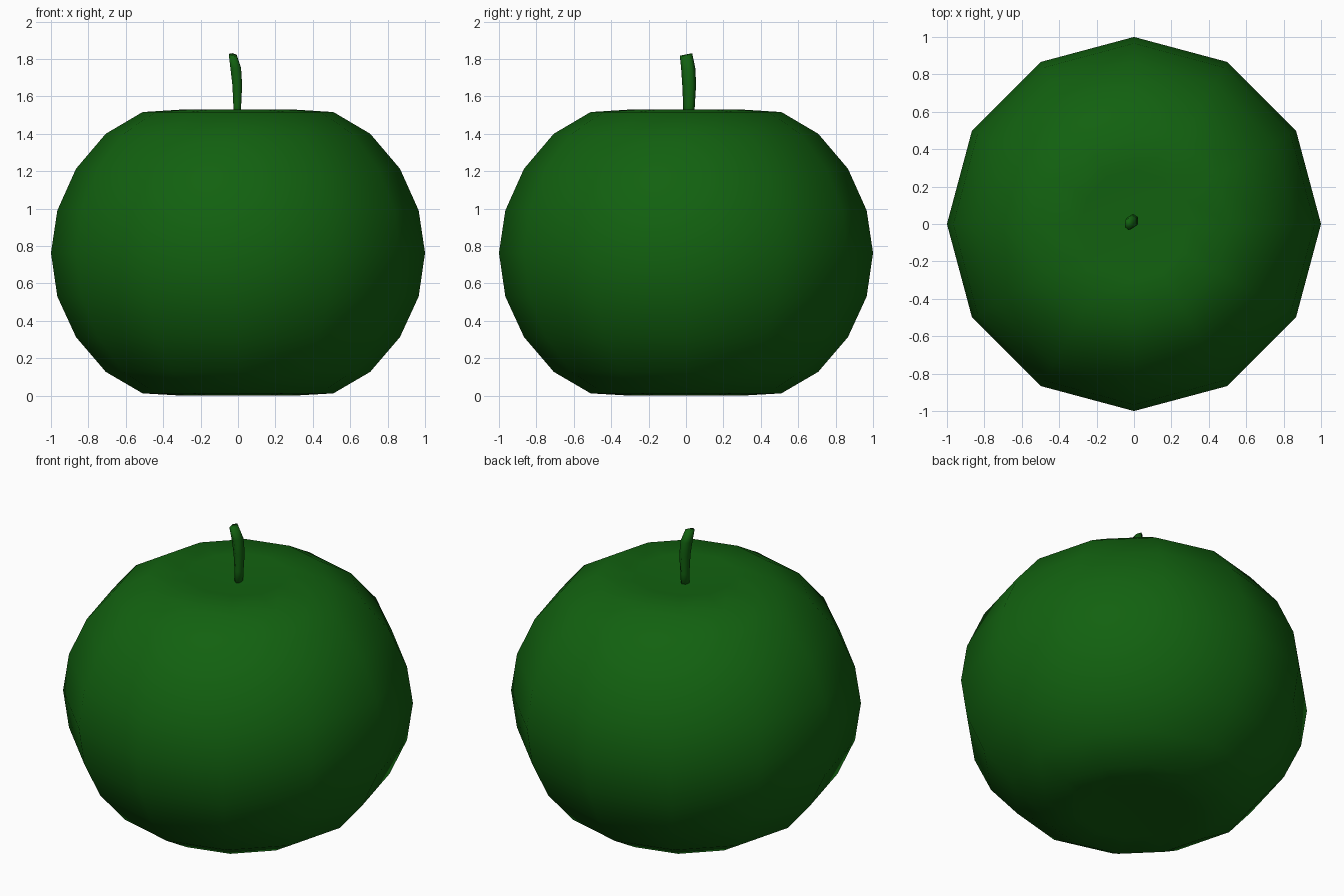
import bpy, bmesh
from math import cos, sin, pi

if "Cube" in bpy.data.objects:
    bpy.data.objects.remove(bpy.data.objects["Cube"])

green = bpy.data.materials.new("green")
green.diffuse_color = (0.006, 0.12, 0.005, 1)
green.use_nodes = True
green.node_tree.nodes["Principled BSDF"].inputs["Base Color"].default_value = green.diffuse_color


def loft(name, rings, sides, turn=0.0, bottom=None, top=None):
    """Skin rings of (x, y, z, rx, ry), closing ends with a point or a flat cap."""
    bm = bmesh.new()
    loops = []
    for x, y, z, rx, ry in rings:
        angles = [turn + 2 * pi * i / sides for i in range(sides)]
        loops.append([bm.verts.new((x + rx * cos(a), y + ry * sin(a), z)) for a in angles])
    for lo, hi in zip(loops, loops[1:]):
        for i in range(sides):
            j = (i + 1) % sides
            bm.faces.new((lo[i], lo[j], hi[j], hi[i]))
    for loop, tip in ((loops[0], bottom), (loops[-1], top)):
        if tip is None:
            bm.faces.new(loop)
        else:
            p = bm.verts.new(tip)
            for i in range(sides):
                bm.faces.new((loop[i], loop[(i + 1) % sides], p))
    bmesh.ops.recalc_face_normals(bm, faces=bm.faces)
    for f in bm.faces:
        f.smooth = True
    me = bpy.data.meshes.new(name)
    bm.to_mesh(me)
    bm.free()
    me.materials.append(green)
    ob = bpy.data.objects.new(name, me)
    bpy.context.collection.objects.link(ob)
    return ob


# fruit body: twelve-sided squashed ball with shallow dimples at both poles
profile = [(0.30, 0.0), (0.51, 0.012), (0.707, 0.127), (0.866, 0.313), (0.966, 0.53),
           (1.0, 0.763), (0.966, 0.99), (0.866, 1.213), (0.707, 1.40), (0.51, 1.516),
           (0.29, 1.53)]
loft("fruit_body", [(0, 0, z, r, r) for r, z in profile], 12,
     bottom=(0, 0, 0.05), top=(0, 0, 1.48))

# stem: thin, slightly bent and widening upwards
stem = [(-0.005, 0.015, 1.45, 0.021, 0.029), (-0.004, 0.016, 1.55, 0.024, 0.031),
        (-0.004, 0.017, 1.66, 0.03, 0.037), (-0.012, 0.012, 1.75, 0.033, 0.038),
        (-0.028, 0.0, 1.82, 0.024, 0.033)]
stem_ob = loft("stem", stem, 6, turn=pi / 6)
# slanted stem tip
for v in stem_ob.data.vertices[-6:]:
    v.co.z += 0.2 * v.co.y + 0.004 - 0.25 * max(0, v.co.x + 0.028)
